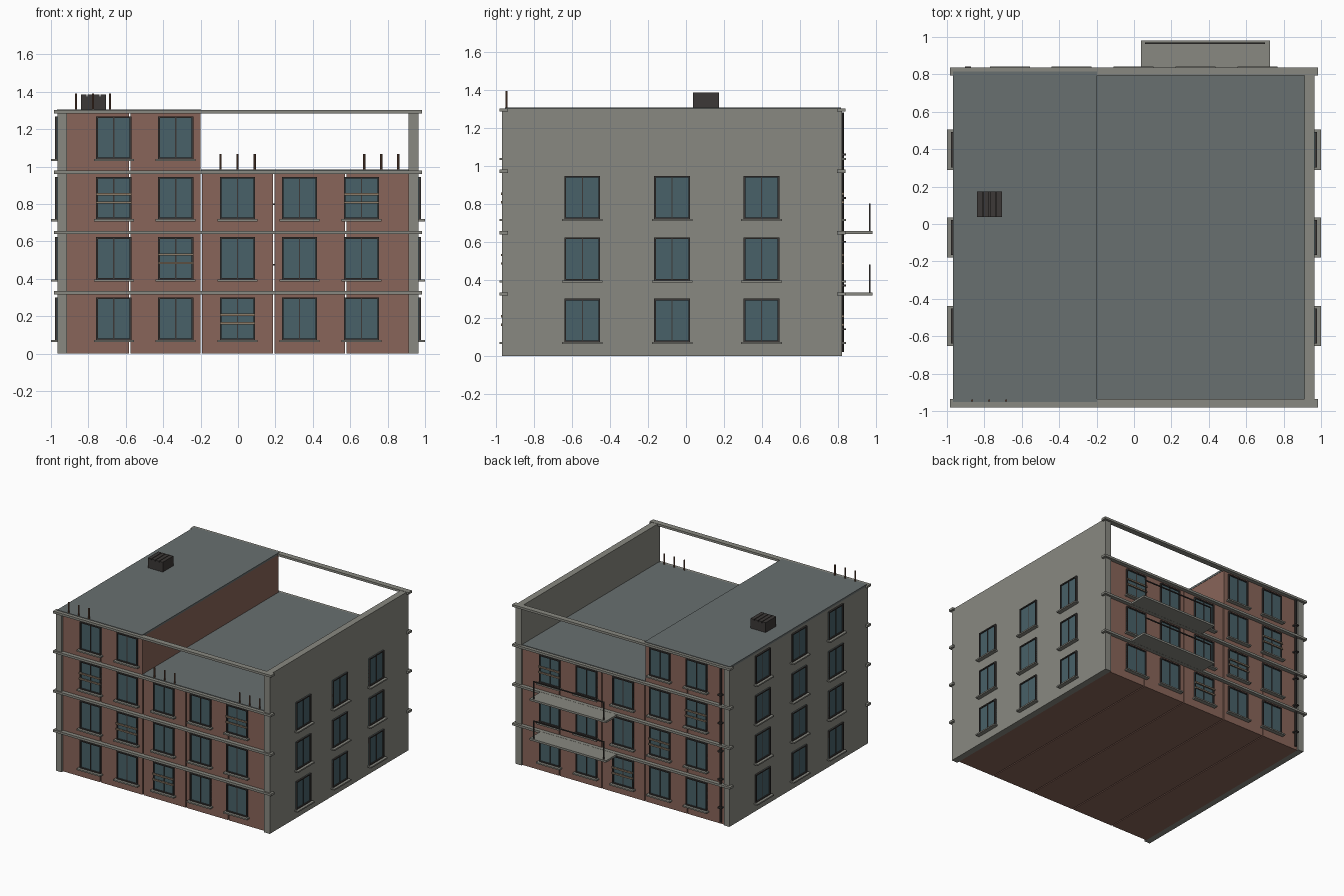
import bpy, bmesh, math
from mathutils import Matrix, Vector

if "Cube" in bpy.data.objects:
    bpy.data.objects.remove(bpy.data.objects["Cube"])

COLORS = {
    "brick": (0.25, 0.13, 0.10, 1), "concrete": (0.25, 0.25, 0.22, 1),
    "roof": (0.14, 0.16, 0.16, 1), "glass": (0.065, 0.12, 0.14, 1),
    "dark": (0.045, 0.04, 0.038, 1), "tan": (0.27, 0.20, 0.14, 1),
    "rust": (0.16, 0.08, 0.05, 1),
}
parts = {}


def mesh_for(name, color):
    if name not in parts:
        parts[name] = (bmesh.new(), color)
    return parts[name][0]


def box(name, color, x, y, z, m=Matrix()):
    """Add a box spanning the three ranges to the named part."""
    c = Vector([(r[0] + r[1]) / 2 for r in (x, y, z)])
    s = [r[1] - r[0] for r in (x, y, z)]
    bmesh.ops.create_cube(mesh_for(name, color), size=1,
                          matrix=m @ Matrix.Translation(c) @ Matrix.Diagonal((*s, 1)))


def rod(name, color, x, y, z0, z1, r, sides=8):
    bmesh.ops.create_cone(mesh_for(name, color), cap_ends=True, segments=sides,
                          radius1=r, radius2=r, depth=z1 - z0,
                          matrix=Matrix.Translation((x, y, (z0 + z1) / 2)))


def window(side, loc, turn, guarded=False):
    """Framed window; local -y points out of the wall, origin at sill height."""
    m = Matrix.Translation(loc) @ Matrix.Rotation(turn, 4, 'Z')
    w, h, t, out = 0.094, 0.228, 0.009, -0.013
    f = side + "_window_frames"
    box(side + "_window_glass", "glass", (-w, w), (-0.004, 0.01), (0, h), m)
    for s in (-1, 1):
        box(f, "dark", sorted((s * w, s * (w - t))), (out, 0.01), (0, h), m)
    box(f, "dark", (-w, w), (out, 0.01), (0, t), m)
    box(f, "dark", (-w, w), (out, 0.01), (h - t, h), m)
    box(f, "dark", (-0.003, 0.003), (-0.008, 0), (0, h), m)
    box(side + "_window_sills", "concrete", (-0.107, 0.107), (-0.034, 0.01), (-0.01, 0.001), m)
    if guarded:
        for z in (0.09, 0.135):
            box(side + "_window_guards", "tan", (-w, w), (-0.025, -0.014), (z - 0.006, z + 0.006), m)


STOREY, FRONT, BACK = 0.3225, -0.947, 0.807

# Brick modules with narrow gaps; two tall modules on the left
edges = [-0.915, -0.58, -0.196, 0.192, 0.577, 0.912]
for i in range(5):
    g0, g1 = (0.004 if i else 0), (0.004 if i < 4 else 0)
    for floor in range(4 if i < 2 else 3):
        box("brick_modules", "brick", (edges[i] + g0, edges[i + 1] - g1), (FRONT, BACK),
            (floor * STOREY, (floor + 1) * STOREY))

# Concrete end walls
box("left_wall", "concrete", (-0.965, -0.915), (-0.968, 0.819), (0, 1.296))
box("right_wall", "concrete", (0.912, 0.965), (-0.968, 0.819), (0, 1.30))

# Floor bands along front and back
for k in range(1, 5):
    z = k * STOREY + 0.003
    for y in ((-0.98, -0.935), (0.793, 0.838)):
        box("floor_bands", "concrete", (-0.984, 0.984), y, (z - 0.009, z + 0.009))

# Roof slabs
box("upper_roof", "roof", (-0.967, -0.198), (-0.952, 0.815), (1.29, 1.306))
box("lower_roof", "roof", (-0.198, 0.912), (-0.952, 0.812), (0.966, 0.984))

# Windows
for floor in range(4):
    z = floor * STOREY + 0.073
    for col in range(5 if floor < 3 else 2):
        x = -0.664 + col * 0.331
        guarded = (col + floor) % 4 == 2
        window("front", (x, FRONT, z), 0, guarded)
        window("back", (x, BACK, z), math.pi, guarded)
    for y in (-0.545, -0.073, 0.397):
        window("left", (-0.965, y, z), -math.pi / 2)
        if floor < 3:
            window("right", (0.965, y, z), math.pi / 2)

# Rear balconies with a frame railing
for k in (1, 2):
    z = k * STOREY + 0.003
    box("balcony_slabs", "concrete", (0.037, 0.727), (0.80, 0.98), (z - 0.008, z + 0.008))
    box("balcony_railings", "dark", (0.06, 0.70), (0.963, 0.971), (z + 0.146, z + 0.154))
    for x in (0.064, 0.696):
        box("balcony_railings", "dark", (x - 0.004, x + 0.004), (0.963, 0.971), (z, z + 0.154))

# Drainpipe with clamps at the back left corner
rod("drainpipe", "dark", -0.888, 0.822, 0.02, 1.28, 0.010)
for i in range(5):
    z = 0.14 + 0.23 * i
    box("drainpipe_clamps", "dark", (-0.904, -0.872), (0.80, 0.842), (z - 0.005, z + 0.005))

# Bare reinforcement rods along the front roof edges
for cx, z in ((-0.775, 1.30), (-0.002, 0.975), (0.766, 0.975)):
    for d in (-0.091, 0, 0.091):
        rod("reinforcement_rods", "rust", cx + d, -0.944, z, z + 0.092, 0.006)

# Rooftop vent box with slats
box("roof_vent", "dark", (-0.84, -0.705), (0.037, 0.173), (1.30, 1.376))
for i in range(4):
    x = -0.84 + i * 0.035
    box("roof_vent_slats", "dark", (x, x + 0.03), (0.037, 0.173), (1.374, 1.386))

# Turn the collected parts into objects
mats = {}
for n, c in COLORS.items():
    mats[n] = bpy.data.materials.new(n)
    mats[n].diffuse_color = c
for name, (bm, color) in parts.items():
    me = bpy.data.meshes.new(name)
    bm.to_mesh(me)
    bm.free()
    me.materials.append(mats[color])
    bpy.context.collection.objects.link(bpy.data.objects.new(name, me))

for m in bpy.data.materials:
    if m.users and not m.is_grease_pencil:
        m.use_nodes = True
        m.node_tree.nodes["Principled BSDF"].inputs["Base Color"].default_value = m.diffuse_color
